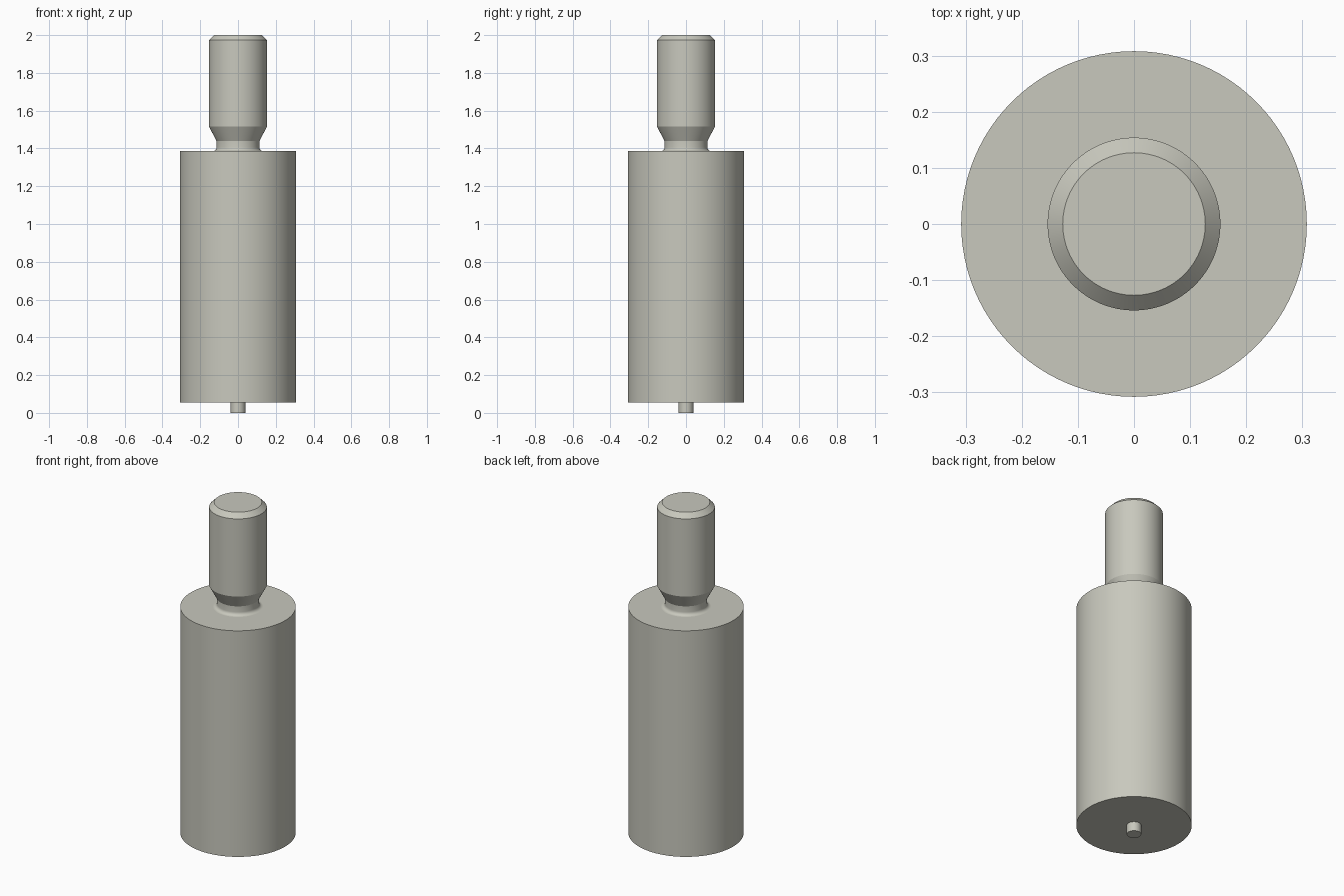
import bpy
import bmesh
import math

cube = bpy.data.objects.get("Cube")
if cube:
    bpy.data.objects.remove(cube, do_unlink=True)

SEGMENTS = 96

# Single warm grey metal
metal = bpy.data.materials.new("warm grey metal")
metal.use_nodes = True
colour = (0.58, 0.58, 0.51, 1.0)
metal.diffuse_color = colour
metal.node_tree.nodes["Principled BSDF"].inputs["Base Color"].default_value = colour


def lathe(name, profile, cap_bottom=False, cap_top=False):
    """Revolve (radius, height) points, listed bottom to top, around z."""
    bm = bmesh.new()
    rings = []
    for r, z in profile:
        rings.append([bm.verts.new((r * math.cos(2 * math.pi * i / SEGMENTS),
                                    r * math.sin(2 * math.pi * i / SEGMENTS), z))
                      for i in range(SEGMENTS)])
    for low, high in zip(rings, rings[1:]):
        for i in range(SEGMENTS):
            j = (i + 1) % SEGMENTS
            bm.faces.new((low[i], low[j], high[j], high[i]))
    if cap_bottom:
        bm.faces.new(rings[0][::-1])
    if cap_top:
        bm.faces.new(rings[-1])
    mesh = bpy.data.meshes.new(name)
    bm.to_mesh(mesh)
    bm.free()
    mesh.materials.append(metal)
    obj = bpy.data.objects.new(name, mesh)
    bpy.context.collection.objects.link(obj)
    bpy.ops.object.select_all(action="DESELECT")
    obj.select_set(True)
    bpy.context.view_layer.objects.active = obj
    bpy.ops.object.shade_smooth_by_angle(angle=math.radians(25))
    return obj


BODY_TOP = 1.386
BODY_BOTTOM = 0.055
NECK_R = 0.113
FILLET = 0.02

# Small locating pin under the body
lathe("locating_pin", [(0.039, 0.0), (0.039, BODY_BOTTOM)], cap_bottom=True)

# Main cylinder, open at the pin and at the neck fillet
lathe("main_body", [(0.039, BODY_BOTTOM), (0.308, BODY_BOTTOM),
                    (0.308, BODY_TOP), (NECK_R + FILLET, BODY_TOP)])

# Stud: fillet, undercut neck, flared shoulder, shank and chamfered tip
fillet = [(NECK_R + FILLET * (1 - math.sin(a)), BODY_TOP + FILLET * (1 - math.cos(a)))
          for a in (math.radians(15 * k) for k in range(7))]
lathe("stud", fillet + [(NECK_R, 1.439), (0.154, 1.516),
                        (0.154, 1.973), (0.127, 2.0)], cap_top=True)
